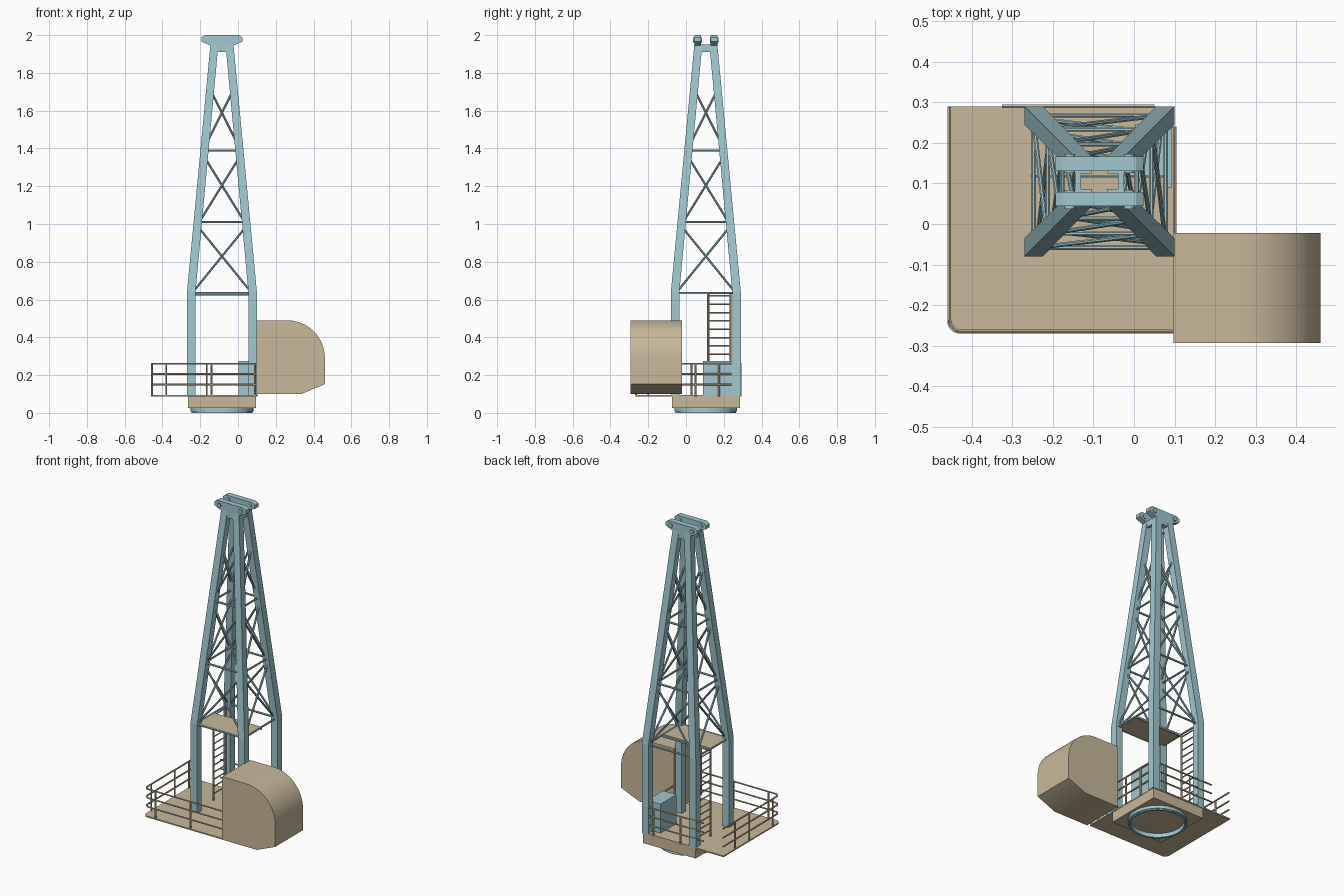
import bpy, bmesh, math
from mathutils import Vector

cube = bpy.data.objects.get("Cube")
if cube:
    bpy.data.objects.remove(cube, do_unlink=True)

CX, CY = -0.085, 0.105      # mast centre
DECK = 0.095                # deck top
KNEE, TOP = 0.64, 1.95      # where the legs bend and end


def material(name, rgb):
    m = bpy.data.materials.new(name)
    m.use_nodes = True
    m.diffuse_color = (*rgb, 1)
    m.node_tree.nodes["Principled BSDF"].inputs["Base Color"].default_value = (*rgb, 1)
    return m


BLUE = material("pale blue paint", (0.35, 0.58, 0.63))
TAN = material("tan paint", (0.58, 0.48, 0.32))


def finish(name, bm, mat, smooth=False):
    bmesh.ops.recalc_face_normals(bm, faces=bm.faces[:])
    me = bpy.data.meshes.new(name)
    bm.to_mesh(me)
    bm.free()
    me.materials.append(mat)
    ob = bpy.data.objects.new(name, me)
    bpy.context.scene.collection.objects.link(ob)
    if smooth:
        bpy.ops.object.select_all(action='DESELECT')
        bpy.context.view_layer.objects.active = ob
        ob.select_set(True)
        bpy.ops.object.shade_smooth_by_angle(angle=math.radians(35))
    return ob


def loft(bm, rings):
    """Bridge rings of points and close both ends."""
    rows = [[bm.verts.new(p) for p in ring] for ring in rings]
    n = len(rows[0])
    for a, b in zip(rows, rows[1:]):
        for i in range(n):
            j = (i + 1) % n
            bm.faces.new((a[i], a[j], b[j], b[i]))
    bm.faces.new(rows[0])
    bm.faces.new(rows[-1])


def box(bm, x0, x1, y0, y1, z0, z1):
    loft(bm, [[(x0, y0, z), (x1, y0, z), (x1, y1, z), (x0, y1, z)] for z in (z0, z1)])


def prism_y(bm, profile, y0, y1):
    loft(bm, [[(x, y, z) for x, z in profile] for y in (y0, y1)])


def rod(bm, a, b, r, sides=8):
    a, b = Vector(a), Vector(b)
    turn = (b - a).to_track_quat('Z', 'Y')
    angles = [2 * math.pi * (i + 0.5) / sides for i in range(sides)]
    circle = [turn @ Vector((r * math.cos(t), r * math.sin(t), 0)) for t in angles]
    loft(bm, [[end + c for c in circle] for end in (a, b)])


# Slewing ring under the base
bm = bmesh.new()
section = [(0.15, 0), (0.161, 0), (0.161, 0.007), (0.166, 0.007), (0.166, 0.03), (0.15, 0.03)]
vs = [bm.verts.new((CX + r, CY, z)) for r, z in section]
es = [bm.edges.new((vs[i], vs[(i + 1) % len(vs)])) for i in range(len(vs))]
bmesh.ops.spin(bm, geom=vs + es, cent=(CX, CY, 0), axis=(0, 0, 1),
               angle=2 * math.pi, steps=48, use_merge=True)
bmesh.ops.remove_doubles(bm, verts=bm.verts[:], dist=0.0001)
finish("slewing_ring", bm, BLUE, True)

# Base block and deck
bm = bmesh.new()
box(bm, CX - 0.18, CX + 0.18, CY - 0.18, CY + 0.18, 0.025, 0.09)
finish("base_block", bm, TAN)

CORNER = 0.03
arc = [math.pi + math.pi / 2 * i / 6 for i in range(7)]


def rounded_corner(x, y):
    return [(x + CORNER * (1 + math.cos(t)), y + CORNER * (1 + math.sin(t))) for t in arc]


bm = bmesh.new()
outline = rounded_corner(-0.46, -0.27) + [(0.097, -0.27), (0.097, 0.29), (-0.46, 0.29)]
loft(bm, [[(x, y, z) for x, y in outline] for z in (0.087, DECK)])
finish("deck", bm, TAN)


# Mast legs: upright to the knee, then leaning inward
def half(z):
    return 0.185 - max(0, z - KNEE) / (TOP - KNEE) * 0.124


bm = bmesh.new()
for sx in (-1, 1):
    for sy in (-1, 1):
        rings = []
        for z, w in ((0.09, 0.045), (KNEE, 0.045), (TOP, 0.042)):
            o, i = half(z), half(z) - w
            rings.append([(CX + sx * u, CY + sy * v, z)
                          for u, v in ((o, o), (i, o), (i, i), (o, i))])
        loft(bm, rings)
finish("mast_legs", bm, BLUE)

# Lattice bracing on the four mast faces
bm = bmesh.new()


def face_point(k, side, z, inset=0.0):
    d = half(z) - 0.022 - inset
    u = side * (half(z) - 0.035)
    x, y = [(u, -d), (d, u), (-u, d), (-d, -u)][k]
    return (CX + x, CY + y, z)


for k in range(4):
    for z in (0.635, 1.01, 1.39):
        rod(bm, face_point(k, -1, z), face_point(k, 1, z), 0.006)
    for z0, z1 in ((0.645, 0.975), (1.02, 1.34), (1.44, 1.69)):
        rod(bm, face_point(k, -1, z0), face_point(k, 1, z1), 0.006)
        rod(bm, face_point(k, 1, z0, 0.009), face_point(k, -1, z1, 0.009), 0.006)
rod(bm, (CX - 0.165, 0.115, 0.625), (CX + 0.165, 0.115, 0.625), 0.005)
finish("mast_bracing", bm, BLUE, True)

# Head: two lug plates, side gussets and pin bosses
side = [(0.09, 2.0), (0.108, 1.988), (0.108, 1.966), (0.062, 1.945), (0.055, 1.91)]
profile = [(CX + x, z) for x, z in side] + [(CX - x, z) for x, z in reversed(side)]
bm = bmesh.new()
for s in (-1, 1):
    prism_y(bm, profile, CY + s * 0.026, CY + s * 0.061)
    box(bm, CX + s * 0.046, CX + s * 0.06, CY - 0.055, CY + 0.055, 1.91, TOP)
finish("head_plates", bm, BLUE)
bm = bmesh.new()
for s in (-1, 1):
    for px in (-0.073, 0.073):
        rod(bm, (CX + px, CY + s * 0.021, 1.975), (CX + px, CY + s * 0.068, 1.975), 0.013, 20)
finish("pin_bosses", bm, BLUE, True)

# Upper platform
bm = bmesh.new()
box(bm, CX - 0.168, CX + 0.168, CY - 0.168, 0.115, 0.63, 0.638)
finish("upper_platform", bm, TAN)

# Ladder to the upper platform
bm = bmesh.new()
for y in (0.118, 0.235):
    rod(bm, (-0.25, y, DECK), (-0.25, y, KNEE - 0.01), 0.006)
for i in range(12):
    z = 0.135 + 0.044 * i
    rod(bm, (-0.25, 0.118, z), (-0.25, 0.235, z), 0.004, 6)
finish("ladder", bm, TAN, True)

# Machinery cowl with a rounded outer shoulder
profile = [(0.097, 0.49), (0.097, 0.1), (0.335, 0.1), (0.46, 0.152)]
for i in range(17):
    t = math.pi / 2 * i / 16
    profile.append((0.26 + 0.2 * math.cos(t), 0.29 + 0.2 * math.sin(t)))
bm = bmesh.new()
prism_y(bm, profile, -0.293, -0.022)
finish("machinery_cowl", bm, TAN, True)

# Control cabinet
bm = bmesh.new()
box(bm, 0.003, 0.094, 0.09, 0.245, DECK, 0.275)
finish("control_cabinet", bm, BLUE)


# Guard rails: three bars along a path, with posts
def guard_rail(name, path, posts):
    bm = bmesh.new()
    for z in (0.15, 0.205, 0.26):
        for (ax, ay), (bx, by) in zip(path, path[1:]):
            rod(bm, (ax, ay, z), (bx, by, z), 0.005, 6)
    for x, y in posts:
        rod(bm, (x, y, 0.088), (x, y, 0.262), 0.005, 6)
    finish(name, bm, TAN, True)


guard_rail("front_left_rail",
           [(-0.455, 0.288)] + rounded_corner(-0.455, -0.264) + [(0.095, -0.264)],
           [(-0.38, -0.264), (-0.14, -0.264), (0.09, -0.264),
            (-0.455, -0.2), (-0.455, 0.03), (-0.455, 0.17)])
guard_rail("back_rail", [(-0.325, 0.29), (0.05, 0.29)],
           [(-0.165, 0.29), (0.02, 0.29)])
guard_rail("side_rail", [(0.1, -0.022), (0.1, 0.24)],
           [(0.1, 0.05), (0.1, 0.175)])
